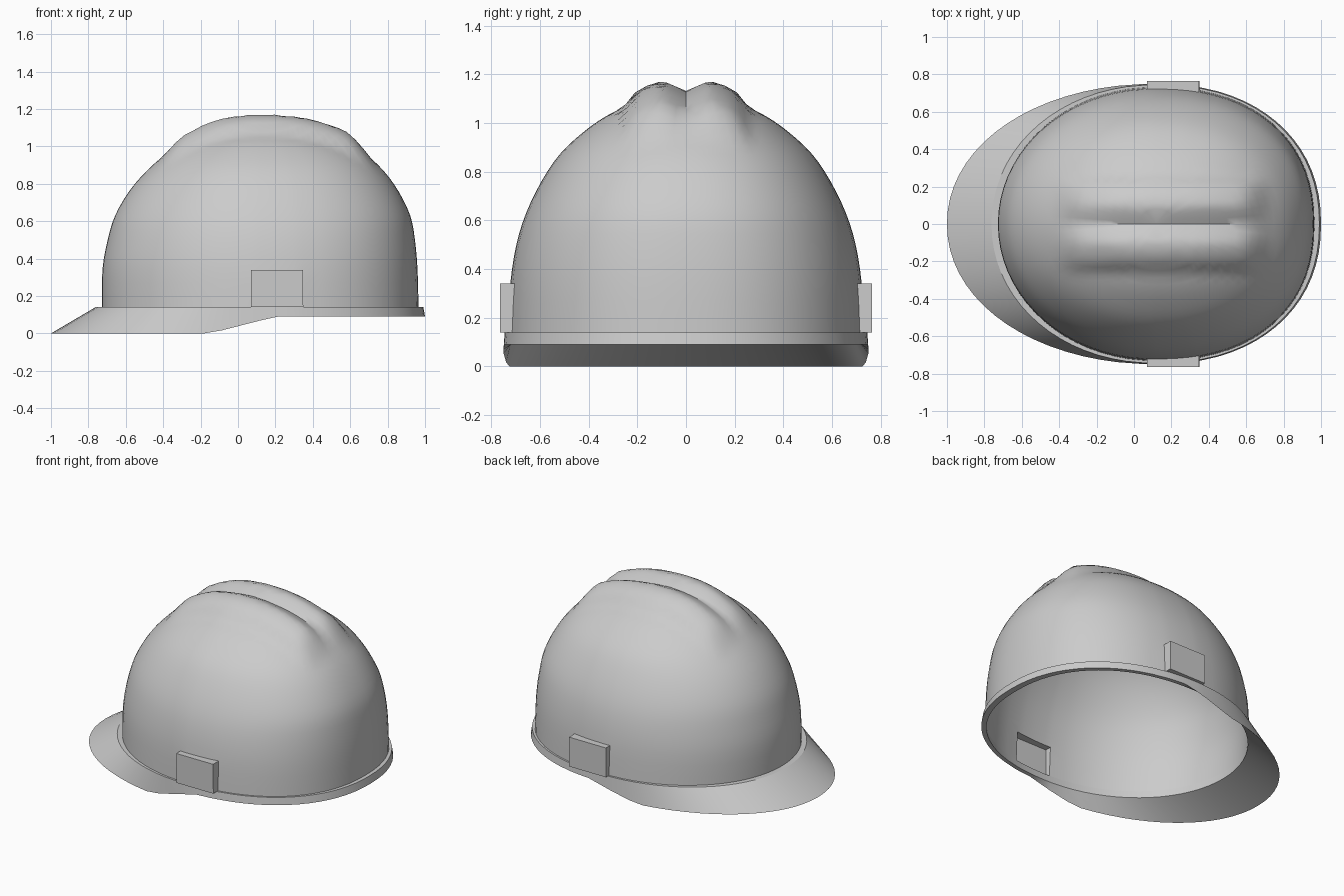
import bpy, bmesh, math

if "Cube" in bpy.data.objects:
    bpy.data.objects.remove(bpy.data.objects["Cube"])

CX = 0.118          # centre of the head opening along x
angles = [i * 5.0 for i in range(72)]
for old, new in ((75, 76.6), (95, 93.2)):        # line edges up with the side clips
    angles[old // 5] = new
    angles[72 - old // 5] = 360 - new


def egg(front, back, side, e_front, e_back):
    """Egg-shaped outline; lengths and fullness differ front and back."""
    pts = []
    for a in angles:
        c, s = math.cos(math.radians(a)), math.sin(math.radians(a))
        length, e = (back, e_back) if c > 0 else (front, e_front)
        x = CX + math.copysign(abs(c) ** (2 / e), c) * length
        y = math.copysign(abs(s) ** (2 / e), s) * side
        pts.append((x, y))
    return pts


def loft(bm, rings, closed=False):
    loops = [[bm.verts.new(p) for p in r] for r in rings]
    pairs = list(zip(loops, loops[1:]))
    if closed:
        pairs.append((loops[-1], loops[0]))
    for a, b in pairs:
        for i in range(len(a)):
            j = (i + 1) % len(a)
            bm.faces.new((a[i], a[j], b[j], b[i]))
    return loops


def finish(bm, name, angle):
    bmesh.ops.recalc_face_normals(bm, faces=bm.faces)
    me = bpy.data.meshes.new(name)
    bm.to_mesh(me)
    bm.free()
    ob = bpy.data.objects.new(name, me)
    bpy.context.collection.objects.link(ob)
    bpy.ops.object.select_all(action='DESELECT')
    ob.select_set(True)
    bpy.context.view_layer.objects.active = ob
    bpy.ops.object.shade_smooth_by_angle(angle=math.radians(angle))


def lerp(table, v):
    for (a, p), (b, q) in zip(table, table[1:]):
        if v <= b:
            return p + (q - p) * max(0, (v - a) / (b - a))
    return table[-1][1]


def catmull(p0, p1, p2, p3, t):
    return [0.5 * (2 * b + (c - a) * t + (2 * a - 5 * b + 4 * c - d) * t * t
                   + (3 * b - a - 3 * c + d) * t ** 3)
            for a, b, c, d in zip(p0, p1, p2, p3)]


# twin crown ridges: height across y, faded at both ends along x
RIDGE = [(0, .022), (.05, .048), (.1, .07), (.16, .062), (.21, .045), (.26, 0)]
FADE = [(-.42, 0), (-.3, .75), (-.12, .95), (.1, 1), (.6, 1), (.72, 0)]


def ridge(x, y):
    return lerp(RIDGE, abs(y)) * lerp(FADE, x)


# shell: height, front length, back length, half width
PROFILE = [(.14, .845, .847, .732), (.34, .843, .842, .722), (.5, .815, .828, .697),
           (.63, .775, .803, .657), (.76, .70, .74, .594), (.87, .605, .66, .52),
           (.96, .50, .56, .425), (1.03, .375, .43, .325), (1.08, .24, .27, .21),
           (1.105, .09, .10, .08)]
rows = []
for i in range(len(PROFILE) - 1):
    q = [PROFILE[min(max(i + k, 0), len(PROFILE) - 1)] for k in (-1, 0, 1, 2)]
    rows += [catmull(*q, t / 3) for t in range(3)]
rows.append(PROFILE[-1])

bm = bmesh.new()
loops = loft(bm, [[(x, y, z + ridge(x, y)) for x, y in egg(f, b, s, 2.02, 2.25)]
                  for z, f, b, s in rows])
tip = bm.verts.new((CX, 0, 1.11 + ridge(CX, 0)))
top = loops[-1]
for i in range(len(top)):
    bm.faces.new((top[i], top[(i + 1) % len(top)], tip))
bmesh.ops.recalc_face_normals(bm, faces=bm.faces)

# accessory clips pushed out of the shell on both sides
for side in (1, -1):
    patch = []
    for f in bm.faces:
        c = f.calc_center_median()
        if .065 < c.x < .335 and c.z < .34 and c.y * side > .5:
            patch.append(f)
    out = bmesh.ops.extrude_face_region(bm, geom=patch)
    for v in out['geom']:
        if isinstance(v, bmesh.types.BMVert):
            v.co.y = .765 * side
    old = [f for f in patch if f.is_valid]
    if old:
        bmesh.ops.delete(bm, geom=old, context='FACES')
finish(bm, "helmet_shell", 50)


# brim: flat lip, sloping visor, underside and inner wall beneath the shell
def edge_z(x):
    return lerp([(-.15, 0), (.2, .09)], x)


bm = bmesh.new()
loft(bm, [
    [(x, y, .14) for x, y in egg(.843, .845, .73, 2.02, 2.25)],
    [(x, y, .14) for x, y in egg(.88, .873, .745, 2.05, 2.2)],
    [(x, y, edge_z(x)) for x, y in egg(1.118, .882, .75, 2.06, 2.2)],
    [(x, y, .09) for x, y in egg(.838, .84, .722, 2.02, 2.25)],
], closed=True)
finish(bm, "brim", 30)
